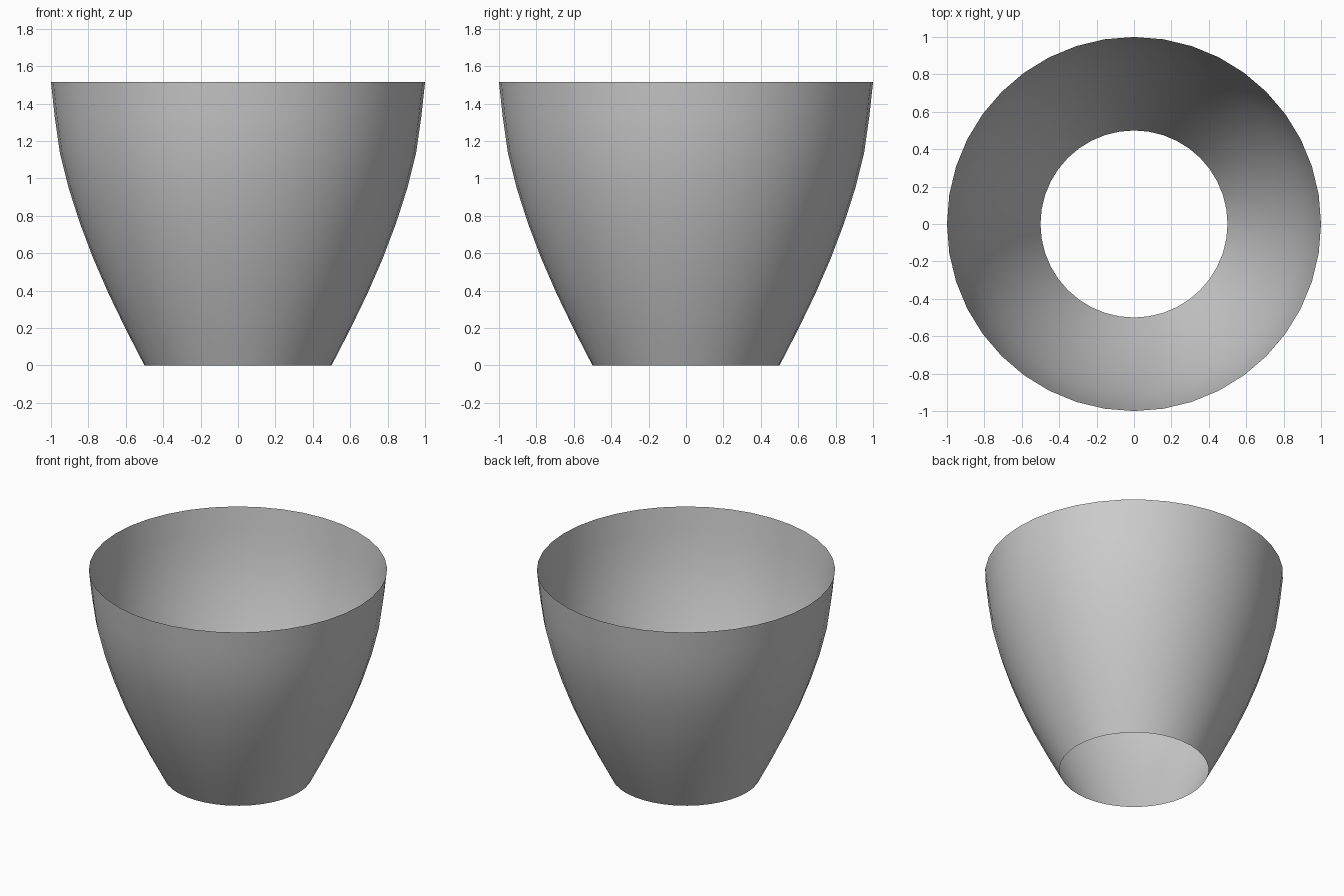
import bpy, bmesh, math

if "Cube" in bpy.data.objects:
    bpy.data.objects.remove(bpy.data.objects["Cube"])

# Wall profile (radius, height), open at both ends
PROFILE = [(0.50, 0.0), (0.598, 0.19), (0.69, 0.38), (0.773, 0.57), (0.845, 0.76),
           (0.906, 0.95), (0.953, 1.14), (0.98, 1.33), (1.0, 1.515)]
SIDES = 40

# Spin the profile into a thin tapered shell
bm = bmesh.new()
verts = [bm.verts.new((r, 0, z)) for r, z in PROFILE]
edges = [bm.edges.new(pair) for pair in zip(verts, verts[1:])]
bmesh.ops.spin(bm, geom=verts + edges, cent=(0, 0, 0), axis=(0, 0, 1),
               angle=math.tau, steps=SIDES, use_merge=True)
bmesh.ops.remove_doubles(bm, verts=bm.verts[:], dist=1e-4)
bmesh.ops.recalc_face_normals(bm, faces=bm.faces[:])

# Make the normals face outward
face = bm.faces[:][0]
center = face.calc_center_median()
if face.normal.x * center.x + face.normal.y * center.y < 0:
    bmesh.ops.reverse_faces(bm, faces=bm.faces[:])
for f in bm.faces:
    f.smooth = True

mesh = bpy.data.meshes.new("tapered_shade")
bm.to_mesh(mesh)
bm.free()
shade = bpy.data.objects.new("tapered_shade", mesh)
bpy.context.collection.objects.link(shade)
